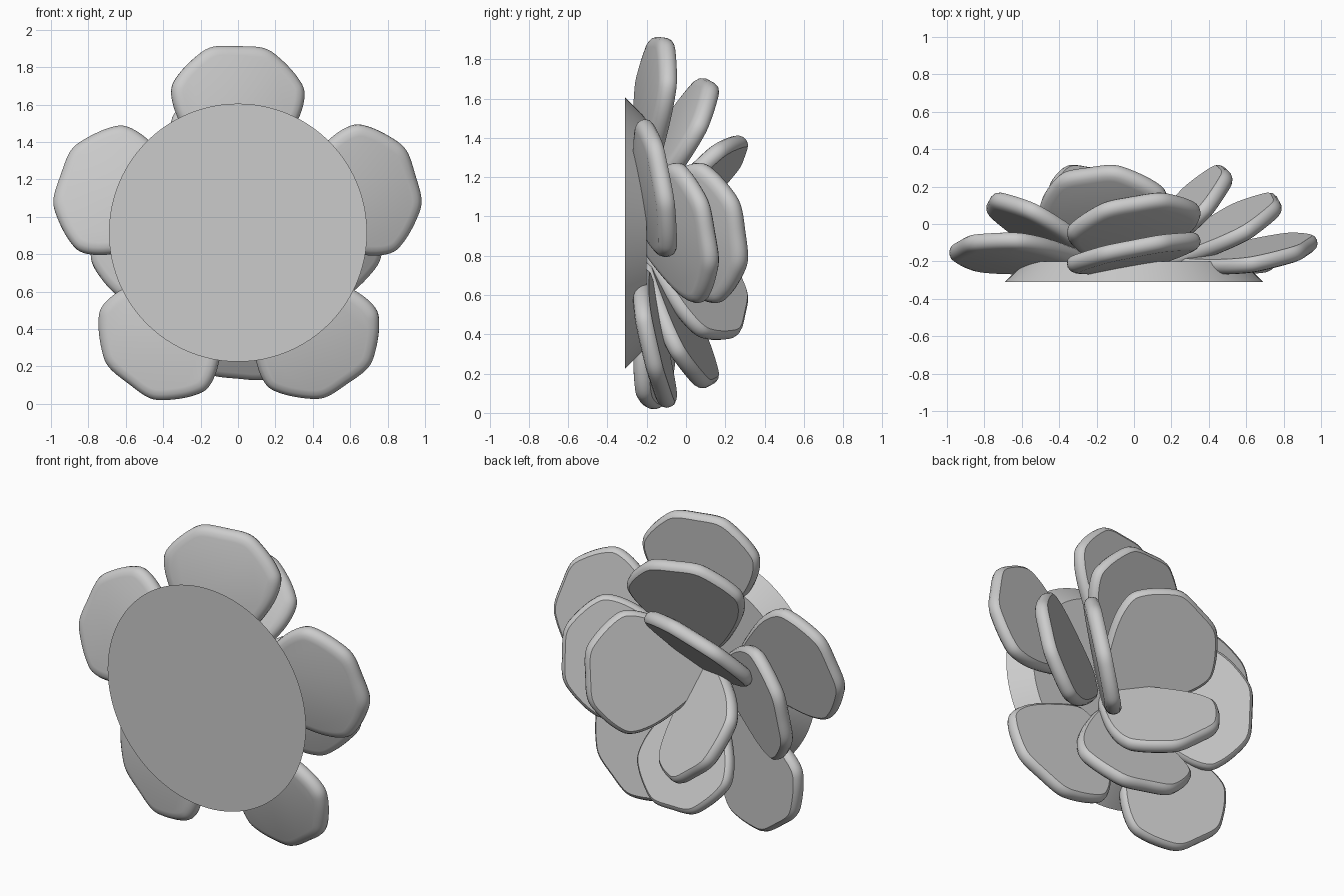
import bpy, bmesh, math
from mathutils import Matrix, Vector

cube = bpy.data.objects.get("Cube")
if cube:
    bpy.data.objects.remove(cube, do_unlink=True)

grey = bpy.data.materials.new("soft_grey")
grey.use_nodes = True
grey.diffuse_color = (0.6, 0.6, 0.6, 1)
grey.node_tree.nodes["Principled BSDF"].inputs["Base Color"].default_value = (0.6, 0.6, 0.6, 1)

CENTRE_Z = 0.915
TO_FRONT = Matrix(((1, 0, 0), (0, 0, 1), (0, 1, 0)))  # flower plane to x/z, its depth to y


def add_object(name, bm, angle):
    bmesh.ops.recalc_face_normals(bm, faces=bm.faces)
    mesh = bpy.data.meshes.new(name)
    bm.to_mesh(mesh)
    bm.free()
    mesh.materials.append(grey)
    obj = bpy.data.objects.new(name, mesh)
    bpy.context.collection.objects.link(obj)
    bpy.ops.object.select_all(action='DESELECT')
    bpy.context.view_layer.objects.active = obj
    obj.select_set(True)
    bpy.ops.object.shade_smooth_by_angle(angle=math.radians(angle))
    return obj


def smooth_loop(points, steps=5):
    """Closed Catmull-Rom curve through the points."""
    pts = [Vector(p) for p in points]
    n = len(pts)
    out = []
    for i in range(n):
        a, b, c, d = (pts[(i + k) % n] for k in (-1, 0, 1, 2))
        for s in range(steps):
            t = s / steps
            out.append(0.5 * (2 * b + (c - a) * t + (2 * a - 5 * b + 4 * c - d) * t * t
                              + (3 * b - a - 3 * c + d) * t ** 3))
    return out


# Petal outline: distance along the petal, half width
half = [(0.02, 0.10), (0.16, 0.22), (0.33, 0.325), (0.47, 0.362), (0.56, 0.325),
        (0.66, 0.23), (0.715, 0.14)]
outline = smooth_loop(half + [(0.722, 0)] + [(u, -v) for u, v in reversed(half)] + [(0, 0)])
# Thickness rings: inset, height (crisp inner face, rounded outer face)
RINGS = [(0.022, 0.045), (0.007, 0.034), (0, 0.015), (0, -0.005), (0.01, -0.025),
         (0.028, -0.038), (0.055, -0.045)]


def petal_mesh():
    bm = bmesh.new()
    n = len(outline)
    normals = []
    for i in range(n):
        t = (outline[(i + 1) % n] - outline[i - 1]).normalized()
        normals.append(Vector((t.y, -t.x)))
    if sum(nv.dot(p - Vector((0.4, 0))) for nv, p in zip(normals, outline)) > 0:
        normals = [-nv for nv in normals]
    rings = [[bm.verts.new((*(p + nv * inset), h)) for p, nv in zip(outline, normals)]
             for inset, h in RINGS]
    for low, high in zip(rings, rings[1:]):
        for i in range(n):
            j = (i + 1) % n
            bm.faces.new((low[i], low[j], high[j], high[i]))
    bm.faces.new(rings[0])
    bm.faces.new(rings[-1])
    return bm


# Petal layers: name, count, first angle, base radius, base depth, pitch
LAYERS = [("outer_petal", 5, 90, 0.28, -0.215, 7),
          ("middle_petal", 4, 0, 0.14, -0.22, 28),
          ("inner_petal", 3, 0, 0.0, -0.235, 46)]
ROLL = math.radians(11)
for name, count, start, radius, depth, pitch in LAYERS:
    for i in range(count):
        bm = petal_mesh()
        place = (Matrix.Translation((0, CENTRE_Z, 0))
                 @ Matrix.Rotation(math.radians(start) + i * math.tau / count, 4, 'Z')
                 @ Matrix.Translation((radius, 0, depth))
                 @ Matrix.Rotation(-math.radians(pitch), 4, 'Y')
                 @ Matrix.Rotation(-ROLL, 4, 'X'))
        bm.transform(TO_FRONT.to_4x4() @ place)
        add_object(f"{name}_{i + 1}", bm, 35)

# Bevelled round base behind the petals
bm = bmesh.new()
bmesh.ops.create_cone(bm, cap_ends=True, segments=96, radius1=0.69, radius2=0.58, depth=0.11)
bm.transform(TO_FRONT.to_4x4() @ Matrix.Translation((0, CENTRE_Z, -0.255)))
add_object("base_disc", bm, 30)
